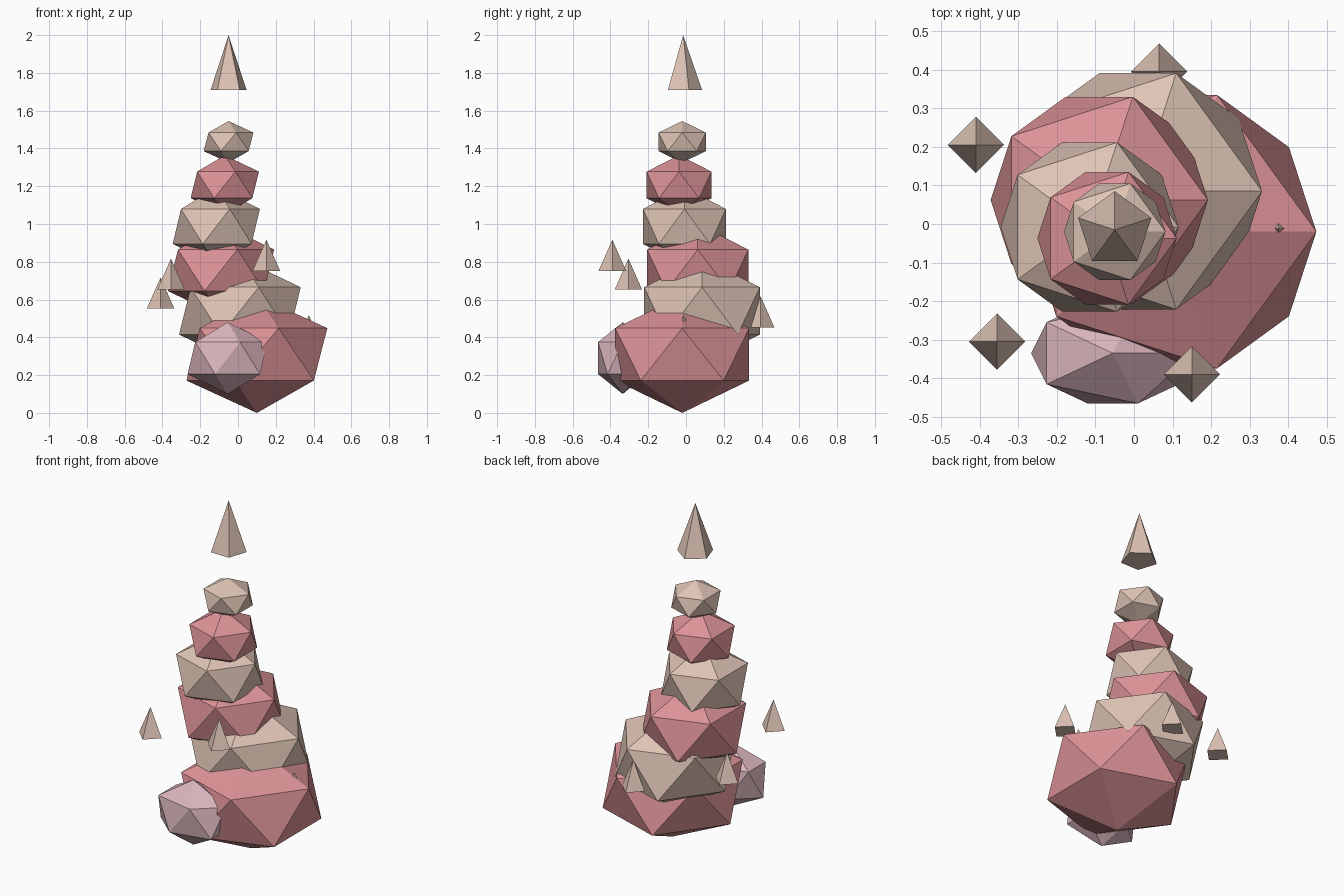
import bpy

if "Cube" in bpy.data.objects:
    bpy.data.objects.remove(bpy.data.objects["Cube"])


def make_material(name, rgb):
    mat = bpy.data.materials.new(name)
    mat.diffuse_color = (*rgb, 1.0)
    mat.use_nodes = True
    mat.node_tree.nodes["Principled BSDF"].inputs["Base Color"].default_value = mat.diffuse_color
    return mat


tan = make_material("tan", (0.73, 0.55, 0.46))
rose = make_material("rose", (0.72, 0.29, 0.31))
lilac = make_material("lilac", (0.71, 0.47, 0.51))


def add_rock(name, centre, radii, mat):
    """Faceted boulder: a stretched icosahedron."""
    bpy.ops.mesh.primitive_ico_sphere_add(subdivisions=1, radius=1, location=centre)
    rock = bpy.context.object
    rock.name = name
    rock.scale = radii
    rock.data.materials.append(mat)


def add_spike(name, x, y, base, height, radius, sides):
    """Pointed shard standing on its flat base."""
    bpy.ops.mesh.primitive_cone_add(vertices=sides, radius1=radius, radius2=0,
                                    depth=height, location=(x, y, base + height / 2))
    spike = bpy.context.object
    spike.name = name
    spike.data.materials.append(mat_spike)


mat_spike = tan

# Leaning stack of boulders: centre, horizontal radius, vertical radius
stack = [
    ((0.10, -0.02, 0.31), 0.417, 0.31),
    ((0.01, 0.085, 0.54), 0.36, 0.28),
    ((-0.09, 0.062, 0.755), 0.315, 0.245),
    ((-0.115, -0.008, 0.987), 0.258, 0.207),
    ((-0.07, -0.037, 1.207), 0.202, 0.157),
    ((-0.05, -0.02, 1.435), 0.147, 0.11),
]
for i, (centre, r, rz) in enumerate(stack):
    add_rock(f"stack_rock_{i + 1}", centre, (r, r, rz), tan if i % 2 else rose)

# Small boulder leaning on the front of the base
add_rock("side_rock", (-0.055, -0.335, 0.29), (0.237, 0.153, 0.19), lilac)

# Floating tip above the stack
add_spike("top_spire", -0.05, -0.015, 1.71, 0.29, 0.1, 5)

# Small shards climbing in a spiral around the stack
shards = [(0.375, -0.012), (0.065, 0.395), (-0.41, 0.205), (-0.355, -0.305), (0.15, -0.39)]
for i, (x, y) in enumerate(shards):
    add_spike(f"shard_{i + 1}", x, y, 0.352 + 0.1 * i, 0.165, 0.073, 4)
